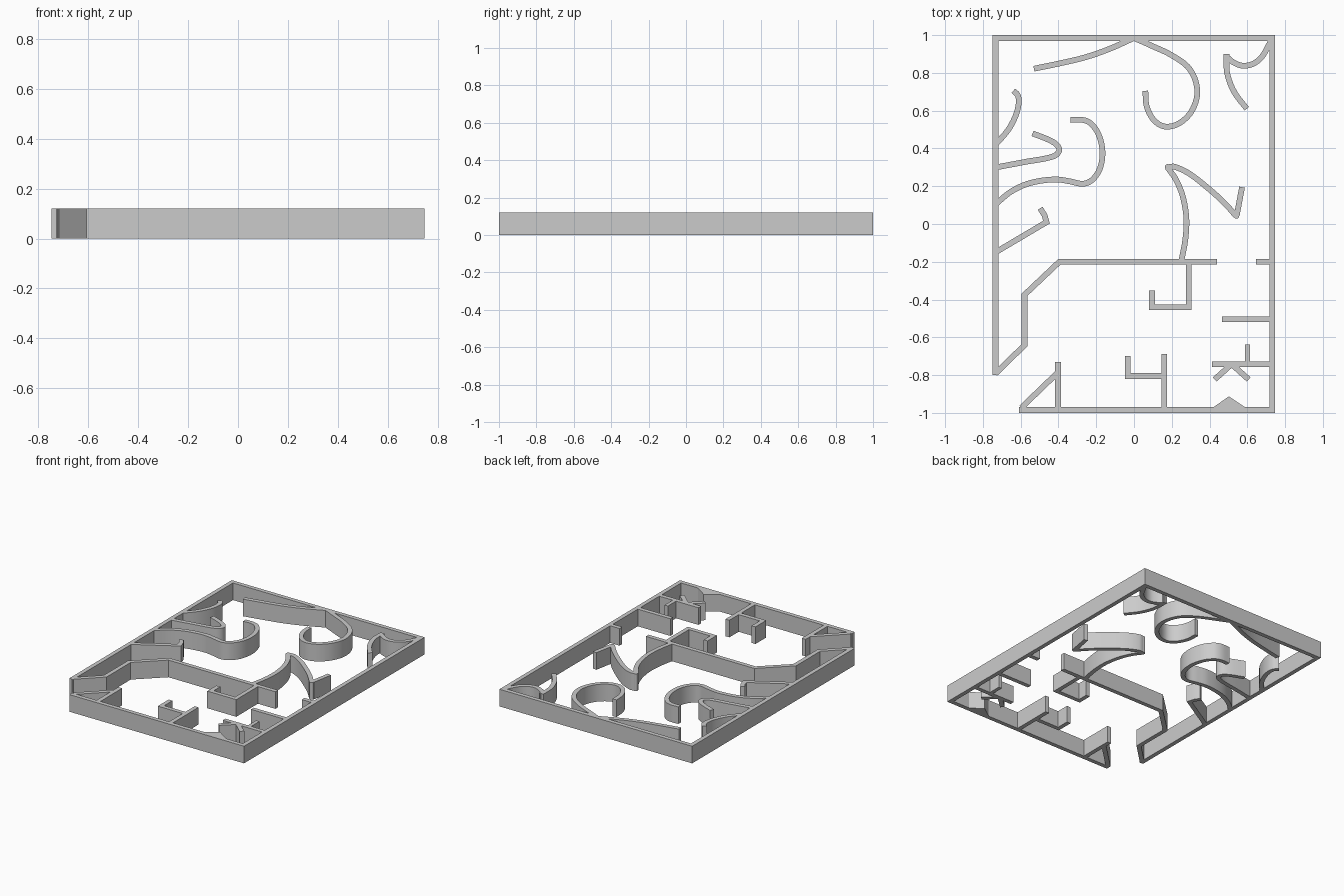
import bpy, bmesh, math
from mathutils import Vector
from mathutils.geometry import interpolate_bezier

if "Cube" in bpy.data.objects:
    bpy.data.objects.remove(bpy.data.objects["Cube"])

H = 0.12   # wall height
T = 0.03   # wall thickness


def finish(name, bm):
    bmesh.ops.recalc_face_normals(bm, faces=bm.faces)
    mesh = bpy.data.meshes.new(name)
    bm.to_mesh(mesh)
    bm.free()
    for p in mesh.polygons:
        p.use_smooth = True
    mesh.set_sharp_from_angle(angle=math.radians(30))
    ob = bpy.data.objects.new(name, mesh)
    bpy.context.collection.objects.link(ob)
    return ob


def prism(name, outline):
    bm = bmesh.new()
    base = bm.faces.new([bm.verts.new((x, y, 0)) for x, y in outline])
    ext = bmesh.ops.extrude_face_region(bm, geom=[base], use_keep_orig=True)
    top = [v for v in ext["geom"] if isinstance(v, bmesh.types.BMVert)]
    bmesh.ops.translate(bm, verts=top, vec=(0, 0, H))
    return finish(name, bm)


def smooth(pts, n=6):
    """Smooth curve passing through the given points."""
    p = [Vector(q) for q in pts]
    tan = [p[1] - p[0]] + [(p[i + 1] - p[i - 1]).normalized() for i in range(1, len(p) - 1)] + [p[-1] - p[-2]]
    out = [p[0]]
    for i in range(len(p) - 1):
        d = (p[i + 1] - p[i]).length / 3
        a = p[i] + tan[i].normalized() * d
        b = p[i + 1] - tan[i + 1].normalized() * d
        out += [v.to_2d() for v in interpolate_bezier(p[i], a, b, p[i + 1], n + 1)][1:]
    return out


def wall(name, pts, curved=False, t=T):
    """Upright ribbon of constant thickness with mitred corners."""
    p = smooth(pts) if curved else [Vector(q) for q in pts]
    bm = bmesh.new()
    rings = []
    for i, c in enumerate(p):
        d0 = (p[i] - p[i - 1]).normalized() if i else (p[1] - p[0]).normalized()
        d1 = (p[i + 1] - p[i]).normalized() if i < len(p) - 1 else d0
        m = (d0 + d1).normalized()
        n = Vector((-m.y, m.x)) * (t / 2) / max(m.dot(d0), 0.4)
        l, r = c + n, c - n
        rings.append([bm.verts.new(v) for v in
                      ((l.x, l.y, 0), (r.x, r.y, 0), (r.x, r.y, H), (l.x, l.y, H))])
    for a, b in zip(rings, rings[1:]):
        for k in range(4):
            j = (k + 1) % 4
            bm.faces.new((a[k], a[j], b[j], b[k]))
    bm.faces.new(rings[0])
    bm.faces.new(rings[-1])
    return finish(name, bm)


def round_joint(name, x, y, r=T / 2):
    prism(name, [(x + r * math.cos(k * math.pi / 8), y + r * math.sin(k * math.pi / 8)) for k in range(16)])


# Outer frame, open at the front left corner
wall("outer_frame", [(-0.733, -0.80), (-0.733, 0.985), (0.732, 0.985), (0.732, -0.985), (-0.608, -0.985)])

# Curved walls in the rear half
wall("rear_sweep", [(-0.53, 0.822), (-0.395, 0.85), (-0.26, 0.882), (-0.13, 0.927), (0, 0.985)], True)
wall("rear_hook", [(0, 0.985), (0.09, 0.945), (0.2, 0.893), (0.295, 0.82), (0.335, 0.71), (0.312, 0.61),
                   (0.25, 0.54), (0.172, 0.515), (0.11, 0.545), (0.068, 0.62), (0.06, 0.705)], True)
wall("corner_arc", [(0.728, 0.975), (0.677, 0.885), (0.63, 0.848), (0.575, 0.838),
                    (0.525, 0.857), (0.485, 0.89)], True)
wall("corner_tail", [(0.49, 0.9), (0.493, 0.8), (0.53, 0.70), (0.597, 0.61)], True)
wall("left_arc", [(-0.733, 0.42), (-0.665, 0.50), (-0.624, 0.58), (-0.61, 0.645),
                  (-0.616, 0.683), (-0.639, 0.705)], True)
wall("left_hairpin", [(-0.73, 0.30), (-0.575, 0.329), (-0.425, 0.359), (-0.396, 0.393),
                      (-0.425, 0.432), (-0.537, 0.48)], True)
wall("left_hook", [(-0.73, 0.107), (-0.65, 0.172), (-0.55, 0.217), (-0.42, 0.236), (-0.34, 0.226),
                   (-0.272, 0.213), (-0.222, 0.233), (-0.18, 0.295), (-0.167, 0.385), (-0.188, 0.475),
                   (-0.23, 0.533), (-0.272, 0.551), (-0.336, 0.551)], True)
wall("left_spur", [(-0.73, -0.148), (-0.463, 0.01), (-0.474, 0.047), (-0.497, 0.083)])

# Branching centre wall with rounded tips
wall("centre_arc", [(0.25, -0.2), (0.272, -0.08), (0.277, 0.035), (0.257, 0.15),
                    (0.222, 0.235), (0.177, 0.3)], True)
wall("centre_sweep", [(0.177, 0.3), (0.215, 0.303), (0.295, 0.265), (0.40, 0.183),
                      (0.48, 0.11), (0.54, 0.043)], True)
wall("centre_tip", [(0.544, 0.045), (0.572, 0.195)])
round_joint("centre_peak_joint", 0.178, 0.302)
round_joint("centre_tip_joint", 0.542, 0.043)

# Straight dividing walls across the middle
wall("dividing_wall", [(-0.735, -0.793), (-0.58, -0.642), (-0.58, -0.375), (-0.395, -0.20), (0.44, -0.20)])
wall("divider_stub", [(0.645, -0.20), (0.735, -0.20)])
wall("middle_hook", [(0.29, -0.20), (0.29, -0.44), (0.095, -0.44), (0.095, -0.353)])
wall("right_bar", [(0.465, -0.505), (0.735, -0.505)])

# Front right bar with stub and splayed legs
wall("front_right_bar", [(0.413, -0.743), (0.735, -0.743)])
wall("front_right_stub", [(0.60, -0.743), (0.60, -0.638)], t=0.026)
for i, s in enumerate((-1, 1)):
    wall(f"splayed_leg_{i}", [(0.517 + s * 0.001, -0.743), (0.517 + s * 0.09, -0.823)])
prism("front_wedge", [(0.413, -0.975), (0.595, -0.975), (0.502, -0.913)])

# Front walls
wall("front_post", [(0.16, -0.98), (0.16, -0.687)])
wall("front_hook", [(0.16, -0.805), (-0.033, -0.805), (-0.033, -0.70)])
wall("front_left_post", [(-0.402, -0.98), (-0.402, -0.73)])
wall("front_left_brace", [(-0.596, -0.972), (-0.402, -0.785)])
